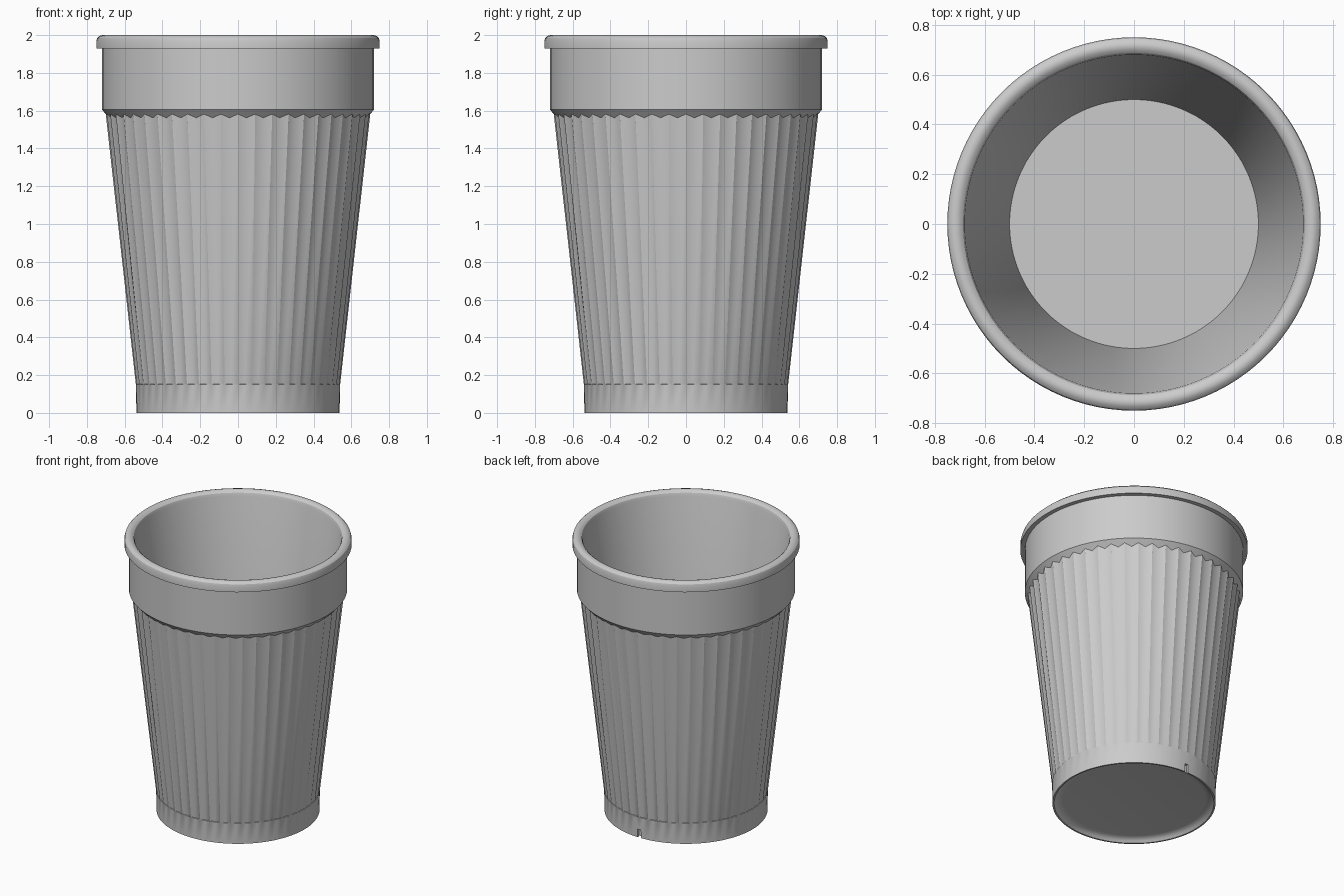
import bpy, bmesh
from math import pi, cos, sin, radians

if "Cube" in bpy.data.objects:
    bpy.data.objects.remove(bpy.data.objects["Cube"])

RIBS = 48
SEGS = RIBS * 2

# Closed wall profile from underside to inner floor: radius, height, rib depth
PROFILE = [
    (0.47, 0.03, 0), (0.495, 0.027, 0), (0.515, 0.015, 0), (0.527, 0.0, 0),   # recessed underside
    (0.538, 0.0, 0), (0.54, 0.15, 0),                                         # plain foot
    (0.541, 0.152, 0.007), (0.70, 1.582, 0.018),                              # ribbed body
    (0.72, 1.605, 0), (0.72, 1.93, 0),                                        # smooth band
    (0.75, 1.93, 0), (0.75, 1.968, 0), (0.745, 1.985, 0), (0.733, 1.996, 0),  # rolled rim
    (0.717, 2.0, 0), (0.70, 1.996, 0), (0.687, 1.985, 0), (0.68, 1.965, 0),
    (0.50, 0.06, 0),                                                          # inner wall to floor
]


def build_cup():
    bm = bmesh.new()
    rings = []
    for r, z, depth in PROFILE:
        ring = []
        for i in range(SEGS):
            a = 2 * pi * i / SEGS
            valley = depth if i % 2 else 0
            # valleys meet the band's sloped underside lower down
            drop = 0.02 if valley and z > 1 else 0
            ring.append(bm.verts.new(((r - valley) * cos(a), (r - valley) * sin(a), z - drop)))
        rings.append(ring)
    for low, high in zip(rings, rings[1:]):
        for i in range(SEGS):
            j = (i + 1) % SEGS
            bm.faces.new((low[i], low[j], high[j], high[i]))
    bm.faces.new(rings[0][::-1])
    bm.faces.new(rings[-1])
    bmesh.ops.recalc_face_normals(bm, faces=bm.faces)
    mesh = bpy.data.meshes.new("ribbed_cup")
    bm.to_mesh(mesh)
    bm.free()
    obj = bpy.data.objects.new("ribbed_cup", mesh)
    bpy.context.collection.objects.link(obj)
    return obj


cup = build_cup()

# Small notch in the foot at the back
bpy.ops.mesh.primitive_cube_add(size=1, location=(0, 0.54, 0.02))
notch = bpy.context.object
notch.name = "foot_notch_cutter"
notch.scale = (0.025, 0.036, 0.08)
notch.hide_render = True

cut = cup.modifiers.new("foot_notch", 'BOOLEAN')
cut.operation = 'DIFFERENCE'
cut.object = notch
bpy.ops.object.select_all(action='DESELECT')
cup.select_set(True)
bpy.context.view_layer.objects.active = cup
bpy.ops.object.modifier_apply(modifier=cut.name)
bpy.data.objects.remove(notch)

# Smooth round surfaces, crisp ribs and edges
bpy.ops.object.shade_smooth_by_angle(angle=radians(30))
